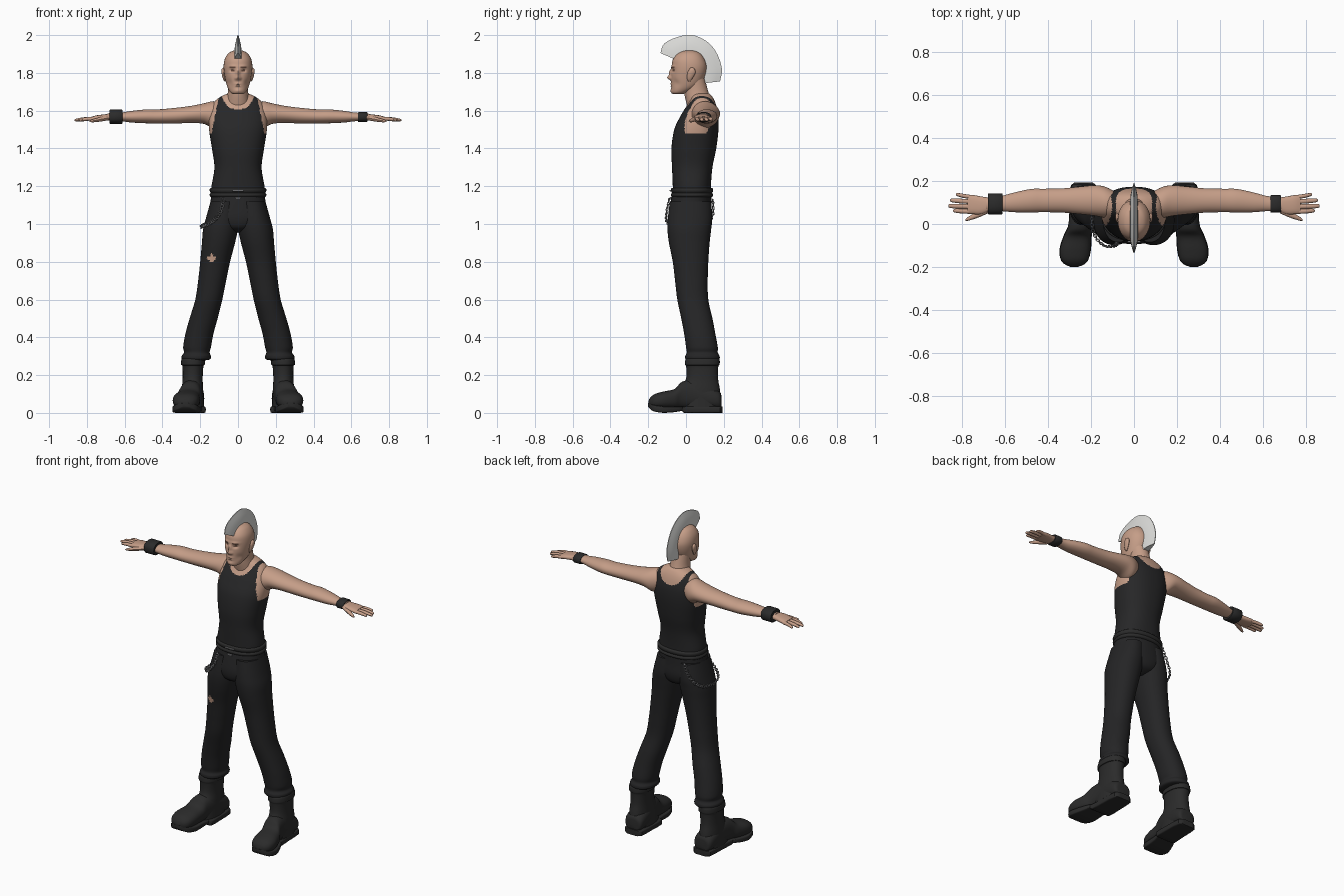
import bpy, bmesh, math
from mathutils import Vector


def material(name, rgb):
    m = bpy.data.materials.new(name)
    m.diffuse_color = (*rgb, 1)
    return m


SKIN = material("skin", (0.56, 0.34, 0.245))
SHIRT = material("black_shirt", (0.020, 0.020, 0.021))
PANTS = material("black_cloth", (0.018, 0.018, 0.019))
LEATHER = material("dark_leather", (0.024, 0.024, 0.024))
HAIR = material("white_hair", (0.72, 0.72, 0.70))
STEEL = material("steel", (0.25, 0.25, 0.26))
BROW = material("brown_brow", (0.16, 0.085, 0.06))


def spline(rows, steps):
    """Catmull-Rom resampling of a short list of equal-length rows."""
    out, last = [], len(rows) - 1
    for i in range(last):
        a, b, c, d = (rows[max(0, min(last, k))] for k in range(i - 1, i + 3))
        for s in range(steps):
            t = s / steps
            out.append([0.5 * (2 * q + (r - p) * t + (2 * p - 5 * q + 4 * r - w) * t * t
                               + (3 * q - p - 3 * r + w) * t ** 3)
                        for p, q, r, w in zip(a, b, c, d)])
    return out + [list(rows[-1])]


def loft(rows, axis="Z", n=32, steps=5, p=2.0):
    """Rows are (position on axis, min a, max a, min b, max b)."""
    rings = []
    for t, a0, a1, b0, b1 in spline(rows, steps):
        ring = []
        for k in range(n):
            ang = 2 * math.pi * k / n
            c, s = math.cos(ang), math.sin(ang)
            a = (a0 + a1) / 2 + (a1 - a0) / 2 * math.copysign(abs(c) ** (2 / p), c)
            b = (b0 + b1) / 2 + (b1 - b0) / 2 * math.copysign(abs(s) ** (2 / p), s)
            ring.append({"Z": (a, b, t), "X": (t, a, b), "Y": (a, t, b)}[axis])
        rings.append(ring)
    return rings


def build(name, parts, mats, mirror=False, warp=None, rule=None, angle=40):
    """Skin lists of rings into one object, optionally mirrored and coloured by rule."""
    bm = bmesh.new()
    for sx in ((1, -1) if mirror else (1,)):
        for rings in parts:
            vs = [[bm.verts.new((sx * x, y, z)) for x, y, z in r] for r in rings]
            n = len(vs[0])
            for r0, r1 in zip(vs, vs[1:]):
                for k in range(n):
                    j = (k + 1) % n
                    bm.faces.new((r0[k], r0[j], r1[j], r1[k]))
            bm.faces.new(vs[0])
            bm.faces.new(vs[-1])
    if warp:
        for v in bm.verts:
            v.co = warp(v.co)
    bmesh.ops.recalc_face_normals(bm, faces=bm.faces[:])
    if rule:
        for f in bm.faces:
            f.material_index = rule(f.calc_center_median())
    me = bpy.data.meshes.new(name)
    bm.to_mesh(me)
    bm.free()
    for m in mats:
        me.materials.append(m)
    ob = bpy.data.objects.new(name, me)
    bpy.context.collection.objects.link(ob)
    bpy.ops.object.select_all(action="DESELECT")
    ob.select_set(True)
    bpy.context.view_layer.objects.active = ob
    bpy.ops.object.shade_smooth_by_angle(angle=math.radians(angle))
    return ob


# Torso: tank top with neck scoop and armholes showing skin
def shirt_rule(c):
    scoop = (c.x / 0.085) ** 2 + ((c.z - 1.69) / 0.085) ** 2 < 1
    armhole = c.z > 1.48 and abs(c.x) > 0.112 + (1.62 - c.z) * 0.2
    return 1 if scoop or armhole else 0


torso = [(1.15, -.14, .14, -.07, .135), (1.2, -.14, .14, -.07, .132), (1.3, -.125, .125, -.074, .14),
         (1.4, -.138, .138, -.077, .16), (1.5, -.153, .153, -.062, .172), (1.57, -.153, .153, -.03, .172),
         (1.62, -.14, .14, .0, .162), (1.655, -.118, .118, .02, .15), (1.68, -.08, .08, .03, .135),
         (1.692, -.05, .05, .04, .12)]
build("tank_top_torso", [loft(torso, n=112, steps=9, p=2.3)], [SHIRT, SKIN], rule=shirt_rule)
build("neck", [loft([(1.61, -.07, .07, .01, .15), (1.67, -.058, .058, -.005, .128),
                     (1.71, -.053, .053, -.01, .115), (1.77, -.053, .053, -.01, .1)])], [SKIN])

# Head: face features are soft bumps pushed along y
BUMPS = [(0, 1.774, .011, .011, -.02), (0, 1.80, .009, .018, -.013), (0, 1.742, .018, .004, -.006),
         (0, 1.730, .016, .004, -.005), (0, 1.705, .02, .011, -.006)]
for s in (-1, 1):
    BUMPS += [(s * .03, 1.812, .013, .008, .011), (s * .028, 1.834, .022, .007, -.005),
              (s * .047, 1.745, .014, .02, .007), (s * .013, 1.770, .006, .006, -.006)]


def face_warp(co):
    if co.y < 0.0:
        co = co.copy()
        co.y += sum(a * math.exp(-((co.x - x) / sx) ** 2 - ((co.z - z) / sz) ** 2)
                    for x, z, sx, sz, a in BUMPS)
    return co


def face_rule(c):
    brow = .013 < abs(c.x) < .047 and abs(c.z - 1.831) < .004
    eye = .019 < abs(c.x) < .039 and abs(c.z - 1.812) < .003
    return 1 if c.y < 0 and (brow or eye) else 0


head = [(1.687, -.02, .02, -.068, -.02), (1.697, -.04, .04, -.076, .01), (1.73, -.058, .058, -.077, .07),
        (1.78, -.070, .070, -.079, .1), (1.83, -.076, .076, -.076, .11), (1.87, -.071, .071, -.07, .1),
        (1.9, -.054, .054, -.048, .08), (1.915, -.032, .032, -.02, .055), (1.921, -.006, .006, .01, .03)]
build("head", [loft(head, n=112, steps=9, p=2.15)], [SKIN, BROW], warp=face_warp, rule=face_rule)
build("ear", [loft([(1.755, .066, .072, .012, .022), (1.77, .066, .08, .006, .034), (1.80, .068, .087, .008, .05),
                    (1.82, .07, .086, .018, .046), (1.828, .072, .078, .026, .036)], n=16, steps=3)], [SKIN], True)

# Mohawk: (root y, root z, tip y, tip z) swept over the skull as a thin wedge
crest = [(-.05, 1.868, -.135, 1.905), (-.04, 1.885, -.115, 1.955), (-.005, 1.907, -.045, 1.99),
         (.03, 1.907, .035, 2.0), (.068, 1.885, .115, 1.963), (.09, 1.85, .165, 1.90),
         (.098, 1.80, .19, 1.82), (.095, 1.745, .18, 1.755)]
rings = []
for y0, z0, y1, z1 in spline(crest, 5):
    side = [(0, .018), (.35, .017), (.7, .010), (1, .002)]
    rings.append([(w * s, y0 + (y1 - y0) * t, z0 + (z1 - z0) * t)
                  for s, pts in ((1, side), (-1, side[::-1])) for t, w in pts])
build("mohawk", [rings], [HAIR])

# Arms and hands
arm = [(.08, .045, .145, 1.53, 1.64), (.13, .03, .172, 1.508, 1.65), (.18, .038, .18, 1.53, 1.639),
       (.25, .046, .174, 1.535, 1.625), (.33, .053, .166, 1.532, 1.615), (.42, .055, .164, 1.532, 1.607),
       (.48, .054, .163, 1.533, 1.607), (.56, .055, .146, 1.537, 1.599), (.62, .06, .13, 1.544, 1.59),
       (.69, .06, .122, 1.547, 1.586)]
build("arm", [loft(arm, "X", n=32, steps=4)], [SKIN], True)
hand = [loft([(.67, .062, .122, 1.548, 1.584), (.71, .045, .128, 1.547, 1.58), (.75, .046, .135, 1.546, 1.575),
              (.775, .048, .135, 1.546, 1.568)], "X", n=20, steps=3, p=2.5)]
for y0, y1, tip, r in ((.058, .062, .842, .011), (.081, .084, .865, .0115), (.104, .11, .856, .011),
                       (.125, .137, .83, .0095)):
    mx, my = (.76 + tip) / 2, (y0 + y1) / 2
    hand.append(loft([(.755, y0 - r, y0 + r, 1.547, 1.567), (mx, my - r, my + r, 1.546, 1.566),
                      (tip - .008, y1 - r * .8, y1 + r * .8, 1.543, 1.558),
                      (tip, y1 - .003, y1 + .003, 1.547, 1.553)], "X", n=10, steps=3))
hand.append(loft([(.68, .05, .085, 1.55, 1.575), (.72, .032, .062, 1.543, 1.568),
                  (.765, .017, .038, 1.538, 1.556), (.785, .014, .022, 1.54, 1.548)], "X", n=10, steps=3))
build("hand", hand, [SKIN], True)

# Wristbands: wide on one arm, slim on the other
for name, x0, x1, m, zl, zh in (("wide_wristband", -.68, -.612, .044, 1.53, 1.606),
                                ("slim_wristband", .635, .685, .053, 1.539, 1.593)):
    y1 = .187 - m
    build(name, [loft([(x0, m + .003, y1 - .003, zl + .003, zh - .003), (x0 + .004, m, y1, zl, zh),
                       (x1 - .004, m, y1, zl, zh), (x1, m + .003, y1 - .003, zl + .003, zh - .003)],
                      "X", n=28, steps=1, p=2.3)], [LEATHER])

# Trousers: seat plus two legs, with a torn patch on one thigh
build("trouser_seat", [loft([(1.17, -.14, .14, -.07, .133), (1.1, -.148, .148, -.085, .135),
                             (1.03, -.16, .16, -.094, .138), (.98, -.1, .1, -.08, .12),
                             (.955, -.03, .03, -.03, .07)], n=48, p=2.2)], [PANTS])
leg = [(1.12, 0, .145, -.085, .133), (1.03, -.002, .17, -.096, .139), (.97, .001, .185, -.098, .133),
       (.9, .016, .191, -.09, .125), (.8, .042, .2, -.07, .118), (.7, .063, .211, -.058, .115),
       (.6, .083, .226, -.046, .118), (.5, .108, .256, -.025, .14), (.42, .13, .278, -.01, .155),
       (.35, .143, .29, .0, .168), (.32, .15, .286, .004, .168), (.30, .143, .298, -.004, .178),
       (.283, .15, .294, .0, .174), (.276, .19, .27, .03, .14)]


def tear_rule(c):
    a = math.atan2(c.z - .82, c.x + .14)
    return 1 if c.y < .02 and math.hypot(c.x + .14, c.z - .82) < .019 + .005 * math.cos(4 * a) else 0


build("trouser_leg", [loft(leg, n=72, steps=11, p=2.15)], [PANTS, SKIN], True, rule=tear_rule)

# Boots: shaft, foot and sole
shaft = [(.288, .18, .296, .004, .172), (.282, .176, .30, -.003, .178), (.255, .176, .301, -.005, .178),
         (.245, .183, .294, .001, .171), (.18, .187, .293, .0, .17), (.12, .184, .298, -.03, .18),
         (.03, .18, .30, -.04, .188)]
foot = [(.188, .21, .26, .03, .08), (.17, .18, .295, .02, .12), (.05, .184, .30, .02, .17),
        (-.02, .195, .31, .02, .165), (-.06, .2, .328, .02, .127), (-.12, .203, .345, .02, .113),
        (-.165, .213, .34, .022, .1), (-.19, .235, .318, .03, .08), (-.199, .265, .29, .045, .06)]
sole = [(.194, .205, .262, 0, .035), (.18, .177, .294, 0, .035), (.08, .172, .3, 0, .035),
        (-.01, .172, .305, 0, .035), (-.02, .19, .312, .01, .035), (-.06, .197, .33, .004, .035),
        (-.12, .2, .348, 0, .035), (-.17, .214, .34, .008, .043), (-.19, .238, .318, .02, .05),
        (-.2, .262, .295, .032, .052)]
build("boot", [loft(shaft, n=32, p=2.2), loft(foot, "Y", n=32, p=2.4)], [LEATHER], True)
build("boot_sole", [loft(sole, "Y", n=32, steps=2, p=7)], [LEATHER], True)

# Belt of two rolled bands, with two slim steel clasps
belt = [(z, -.14 - o, .14 + o, -.07 - o, .134 + o)
        for z, o in ((1.142, 0), (1.147, .008), (1.157, .01), (1.165, .004), (1.172, .009),
                     (1.183, .01), (1.19, .006), (1.192, -.003))]
build("belt", [loft(belt, n=56, steps=2, p=2.25)], [LEATHER])
clasps = [loft([(-w, -.087, -.075, z - .004, z + .004), (w, -.087, -.075, z - .004, z + .004)],
               "X", n=8, steps=1, p=4) for w, z in ((.03, 1.177), (.015, 1.138))]
build("belt_clasps", clasps, [STEEL])

# Hanging chain of alternating links from front pocket to back pocket
path = [Vector(p) for p in spline([(-.078, -.088, 1.135), (-.095, -.103, 1.06), (-.14, -.1, 1.01),
                                   (-.185, -.05, .99), (-.196, .03, .985), (-.175, .105, 1.0),
                                   (-.125, .142, 1.05), (-.085, .142, 1.13)], 6)]
links = []
for i in range(len(path) - 1):
    mid, along = (path[i] + path[i + 1]) / 2, (path[i + 1] - path[i])
    half = along.length * 0.68
    along.normalize()
    out = Vector((mid.x, mid.y - .02, 0)).normalized()
    across = along.cross(out).normalized()
    if i % 2:
        across = (across + out).normalized()
    loop = []
    for k in range(11):
        a = 2 * math.pi * k / 10
        radial = along * math.cos(a) + across * math.sin(a)
        c = mid + along * half * math.cos(a) + across * .009 * math.sin(a)
        nrm = along.cross(across)
        loop.append([c + (radial * math.cos(b) + nrm * math.sin(b)) * .003
                     for b in (0, math.pi / 2, math.pi, math.pi * 1.5)])
    links.append(loop)
build("pocket_chain", links, [STEEL])
